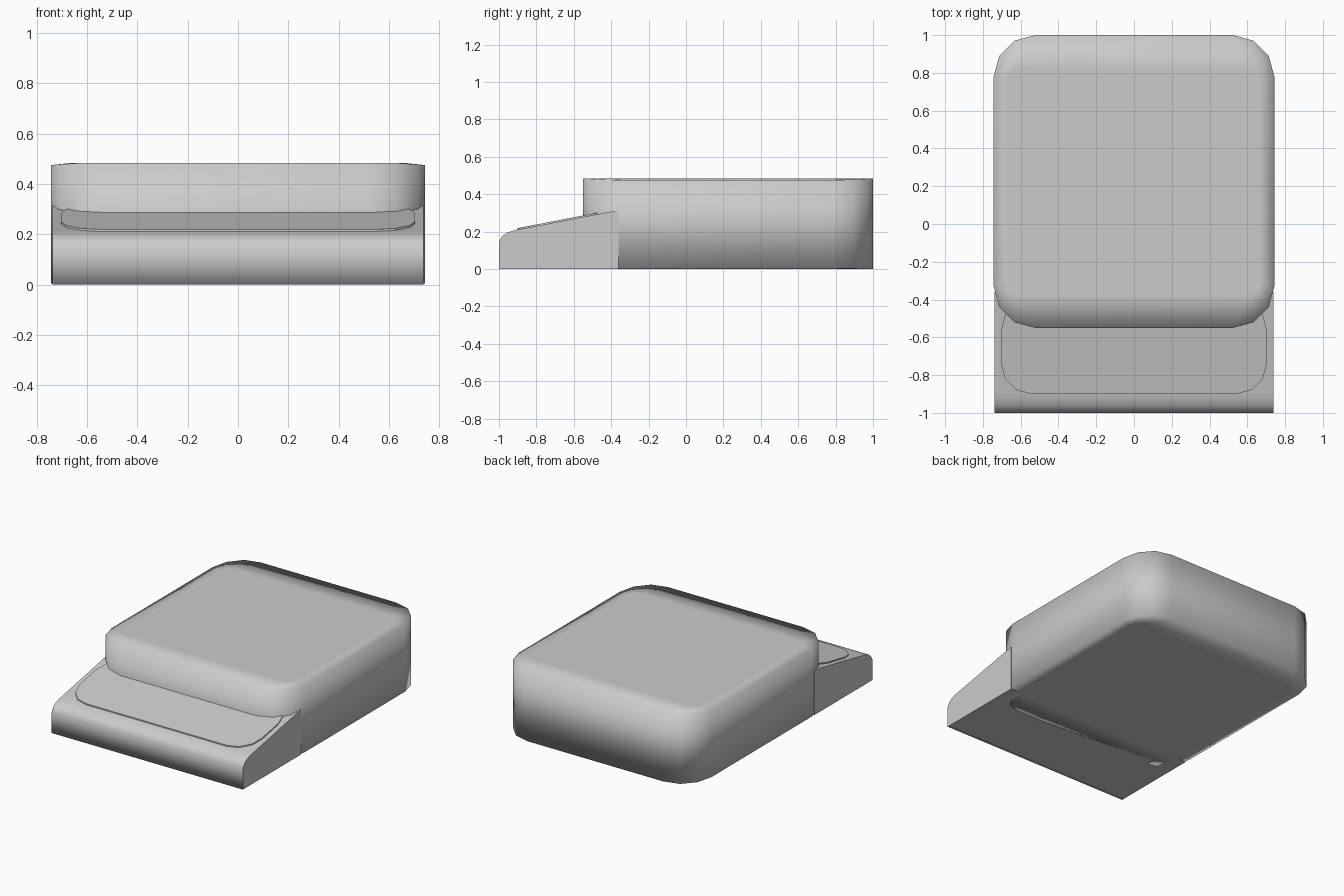
import bpy
import bmesh
from math import sin, cos, pi

if "Cube" in bpy.data.objects:
    bpy.data.objects.remove(bpy.data.objects["Cube"])


def rounded_rect(x, y0, y1, r, n=3):
    """Counter-clockwise outline of a rectangle with n-segment round corners."""
    corners = [(x - r, y1 - r, 0), (r - x, y1 - r, 1), (r - x, y0 + r, 2), (x - r, y0 + r, 3)]
    return [(cx + r * cos((q + i / n) * pi / 2), cy + r * sin((q + i / n) * pi / 2))
            for cx, cy, q in corners for i in range(n + 1)]


def loft(name, rings, smooth):
    """Skin a stack of equal-length rings, cap both ends; smooth(i) tests each side."""
    bm = bmesh.new()
    loops = [[bm.verts.new(p) for p in ring] for ring in rings]
    n = len(loops[0])
    for a, b in zip(loops, loops[1:]):
        for i in range(n):
            j = (i + 1) % n
            bm.faces.new((a[i], a[j], b[j], b[i])).smooth = smooth(i)
    for cap in (loops[0][::-1], loops[-1]):
        bm.faces.new(cap)
    bmesh.ops.recalc_face_normals(bm, faces=bm.faces)
    mesh = bpy.data.meshes.new(name)
    bm.to_mesh(mesh)
    bm.free()
    obj = bpy.data.objects.new(name, mesh)
    bpy.context.collection.objects.link(obj)
    return obj


# Main housing: rounded block, very slightly crowned toward its left and right edges
W, H = 0.743, 0.483
outer = rounded_rect(W, -0.55, 1.0, 0.22)
inner = rounded_rect(0.67, -0.37, 0.82, 0.06)


def crown(x):
    return 0.008 * max(0.0, (abs(x) - 0.66) / (W - 0.66))


loft("housing", [
    [(x, y, 0) for x, y in inner],
    [(x, y, crown(x) * 0.6) for x, y in outer],
    [(x, y, H - crown(x)) for x, y in outer],
    [(x, y, H) for x, y in inner],
], lambda i: True)

# Sloping front wedge with a rolled leading edge
profile = [(-0.36, 0), (-0.97, 0), (-1, 0), (-1, 0.145), (-0.985, 0.172),
           (-0.96, 0.193), (-0.92, 0.207), (-0.89, 0.213), (-0.36, 0.315)]
loft("front_wedge", [[(x, y, z) for y, z in profile] for x in (-0.738, 0.738)],
     lambda i: 0 < i < 7)

# Thin raised panel lying on the slope, its back end running into the housing


def slope(y):
    return 0.213 + (y + 0.89) * 0.1925


panel = rounded_rect(0.703, -0.90, -0.40, 0.16)
panel = [(x, min(y, -0.40)) for x, y in panel]
loft("slope_panel", [[(x, y, slope(y) + dz) for x, y in panel] for dz in (-0.02, 0.008)],
     lambda i: False)
